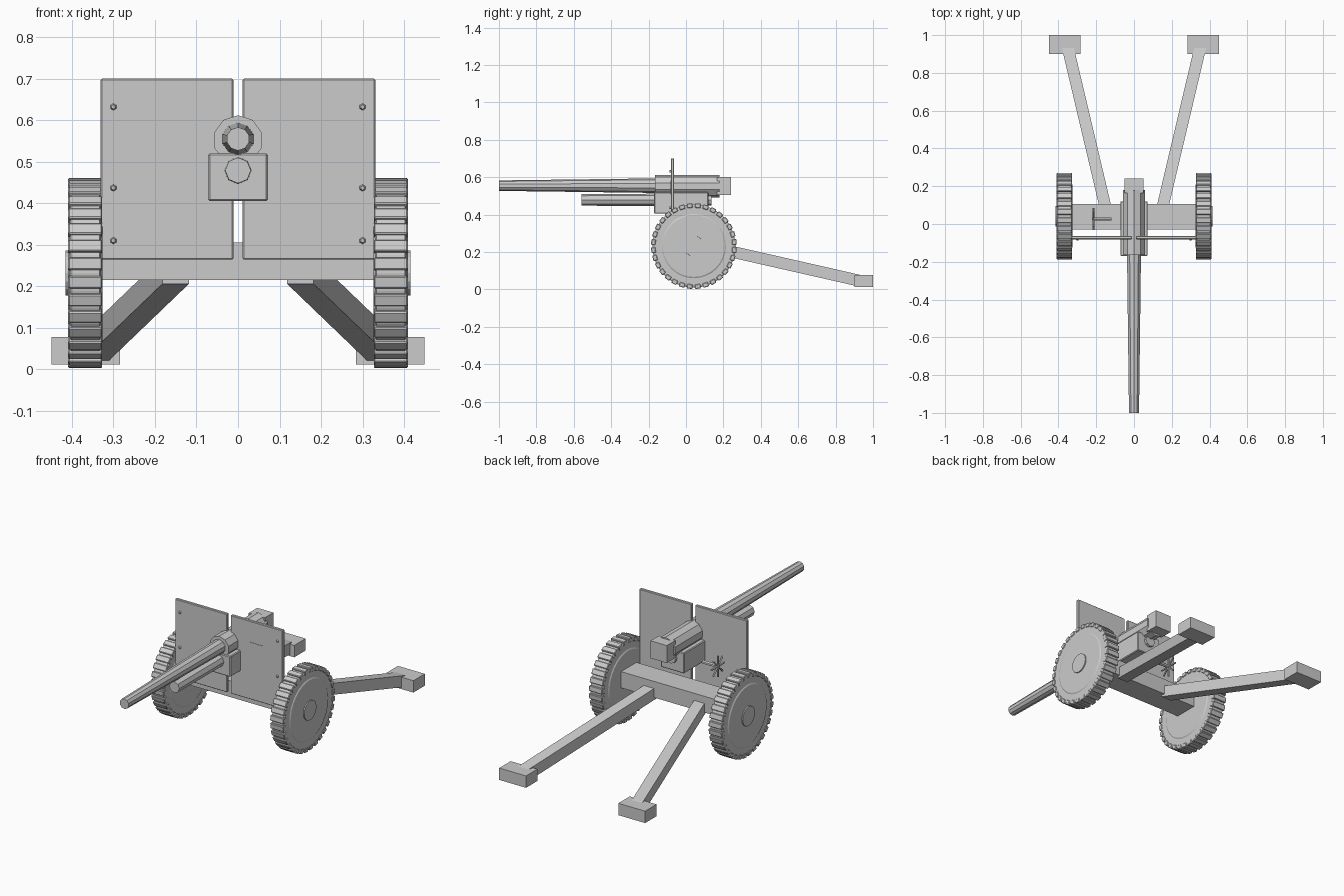
import bpy, bmesh, math
from mathutils import Vector, Matrix

if "Cube" in bpy.data.objects:
    bpy.data.objects.remove(bpy.data.objects["Cube"])

gray = bpy.data.materials.new("light_gray")
gray.diffuse_color = (0.6, 0.6, 0.6, 1)
gray.use_nodes = True
gray.node_tree.nodes["Principled BSDF"].inputs["Base Color"].default_value = gray.diffuse_color


def finish(name, bm):
    bmesh.ops.recalc_face_normals(bm, faces=bm.faces)
    me = bpy.data.meshes.new(name)
    bm.to_mesh(me)
    bm.free()
    me.materials.append(gray)
    ob = bpy.data.objects.new(name, me)
    bpy.context.collection.objects.link(ob)
    return ob


def add_box(bm, lo, hi, bevel=0):
    lo, hi = Vector(lo), Vector(hi)
    m = Matrix.Translation((lo + hi) / 2) @ Matrix.Diagonal((*(hi - lo), 1))
    vs = bmesh.ops.create_cube(bm, size=1, matrix=m)["verts"]
    if bevel:
        edges = list({e for v in vs for e in v.link_edges})
        bmesh.ops.bevel(bm, geom=edges, offset=bevel, segments=1, affect='EDGES')


def box(name, lo, hi, bevel=0):
    bm = bmesh.new()
    add_box(bm, lo, hi, bevel)
    return finish(name, bm)


def add_rod(bm, a, b, r1, r2, n, turn=0):
    a, b = Vector(a), Vector(b)
    d = b - a
    m = (Matrix.Translation((a + b) / 2) @ d.to_track_quat('Z', 'Y').to_matrix().to_4x4()
         @ Matrix.Rotation(turn, 4, 'Z'))
    bmesh.ops.create_cone(bm, cap_ends=True, segments=n, radius1=r1, radius2=r2,
                          depth=d.length, matrix=m)


def rod(name, a, b, r1, r2, n, turn=0):
    bm = bmesh.new()
    add_rod(bm, a, b, r1, r2, n, turn)
    return finish(name, bm)


# Gun tube, sleeve, breech and recoil gear
GZ = 0.555
rod("barrel", (0, -0.15, GZ), (0, -1, GZ), 0.039, 0.028, 10)
rod("barrel_sleeve", (0, -0.165, GZ - 0.003), (0, 0.18, GZ - 0.003), 0.06, 0.06, 10)
box("breech_block", (-0.05, 0.165, 0.505), (0.05, 0.24, 0.602))
box("cradle", (-0.072, -0.17, 0.405), (0.072, 0.12, 0.52), 0.004)
rod("recoil_cylinder", (0, -0.16, 0.479), (0, -0.56, 0.479), 0.033, 0.031, 8)
rod("recoil_rear_cap", (0, 0.115, 0.479), (0, 0.135, 0.479), 0.03, 0.03, 8)

# Axle beam
box("axle_beam", (-0.34, -0.03, 0.215), (0.34, 0.105, 0.305))

# Wheel profile: distance from the centre plane and radius
WY, WZ, WX = 0.042, 0.232, 0.368
profile = [(-0.042, 0.0), (-0.042, 0.165), (-0.038, 0.172), (-0.038, 0.215),
           (-0.034, 0.222), (0.034, 0.222), (0.038, 0.215), (0.038, 0.172),
           (0.042, 0.165), (0.042, 0.0)]

for s, side in ((-1, "left"), (1, "right")):
    # Tyre and disc
    bm = bmesh.new()
    vs = [bm.verts.new((s * WX + o, WY, WZ + r)) for o, r in profile]
    es = [bm.edges.new(p) for p in zip(vs, vs[1:])]
    bmesh.ops.spin(bm, geom=vs + es, cent=(0, WY, WZ), axis=(1, 0, 0),
                   angle=math.tau, steps=32, use_merge=False)
    bmesh.ops.remove_doubles(bm, verts=bm.verts, dist=1e-5)
    finish(side + "_wheel", bm)

    # Tread bars
    bm = bmesh.new()
    for i in range(32):
        start = len(bm.verts)
        add_box(bm, (-0.041, -0.015, 0.205), (0.041, 0.015, 0.229), 0.003)
        bm.verts.ensure_lookup_table()
        bmesh.ops.transform(bm, verts=bm.verts[start:],
                            matrix=Matrix.Translation((s * WX, WY, WZ))
                            @ Matrix.Rotation((i + 0.5) * math.tau / 32, 4, 'X'))
    finish(side + "_tread", bm)

    # Hub
    rod(side + "_hub", (s * 0.33, WY, WZ), (s * 0.416, WY, WZ), 0.056, 0.054, 16)

    # Shield plate with rivets
    x0, x1 = sorted((s * 0.011, s * 0.331))
    box(side + "_shield", (x0, -0.081, 0.264), (x1, -0.063, 0.70), 0.003)
    bm = bmesh.new()
    for z in (0.632, 0.437, 0.31):
        add_rod(bm, (s * 0.30, -0.079, z), (s * 0.30, -0.088, z), 0.009, 0.005, 6)
    finish(side + "_shield_rivets", bm)

    # Split trail leg: square beam sheared between its two ends
    bm = bmesh.new()
    add_box(bm, (-0.032, 0, -0.032), (0.032, 1, 0.032))
    a, b = Vector((s * 0.15, 0.085, 0.238)), Vector((s * 0.352, 0.94, 0.044))
    for v in bm.verts:
        p = a.lerp(b, v.co.y)
        v.co = (p.x + v.co.x, p.y, p.z + v.co.z)
    finish(side + "_trail_leg", bm)

    # Trail foot
    x0, x1 = sorted((s * 0.284, s * 0.449))
    box(side + "_trail_foot", (x0, 0.90, 0.012), (x1, 1.0, 0.078))

# Sight hatch on the shield
box("sight_hatch", (0.132, -0.083, 0.508), (0.214, -0.079, 0.582))

# Aiming handwheel: shaft and star of spokes
c = Vector((-0.215, 0.027, 0.45))
bm = bmesh.new()
add_rod(bm, c + Vector((-0.008, 0, 0)), c + Vector((0.095, 0, 0)), 0.01, 0.01, 6)
for i in range(4):
    t = i * math.pi / 4
    d = Vector((0, math.cos(t), math.sin(t))) * 0.058
    add_rod(bm, c - d, c + d, 0.005, 0.005, 5)
finish("handwheel", bm)
